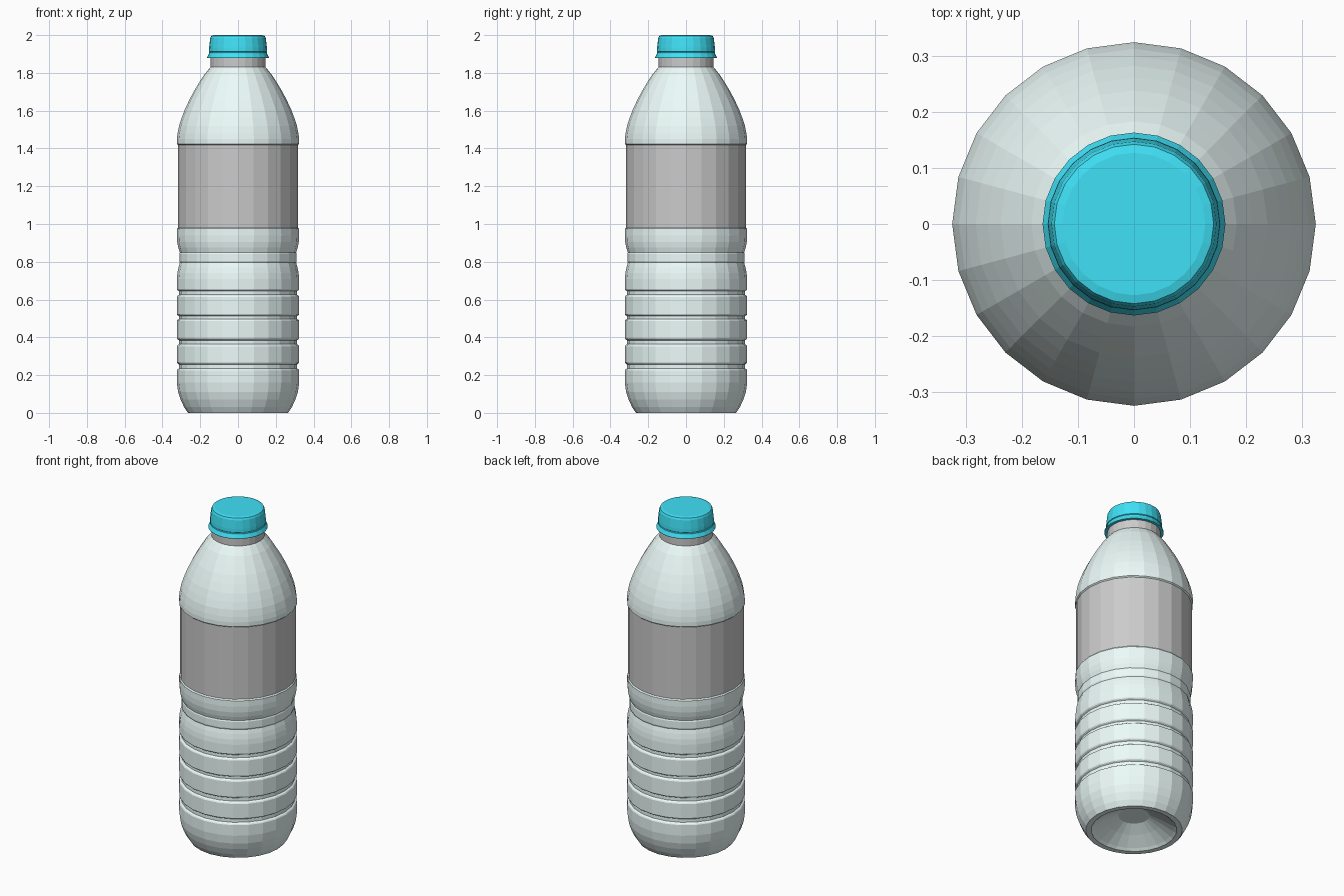
import bpy, bmesh, math

SIDES = 24


def material(name, rgb):
    m = bpy.data.materials.new(name)
    m.diffuse_color = (*rgb, 1)
    return m


def lathe(name, profile, mat=None):
    """Revolve (radius, z) points about z; a radius of 0 makes a pole."""
    bm = bmesh.new()
    rings = []
    for r, z in profile:
        if r == 0:
            rings.append([bm.verts.new((0, 0, z))] * SIDES)
        else:
            rings.append([bm.verts.new((r * math.cos(2 * math.pi * i / SIDES),
                                        r * math.sin(2 * math.pi * i / SIDES), z))
                          for i in range(SIDES)])
    for a, b in zip(rings, rings[1:]):
        for i in range(SIDES):
            j = (i + 1) % SIDES
            bm.faces.new(list(dict.fromkeys((a[i], a[j], b[j], b[i]))))
    bmesh.ops.recalc_face_normals(bm, faces=bm.faces)
    me = bpy.data.meshes.new(name)
    bm.to_mesh(me)
    bm.free()
    ob = bpy.data.objects.new(name, me)
    bpy.context.collection.objects.link(ob)
    if mat:
        me.materials.append(mat)
    return ob


plastic = material("clear_plastic", (0.84, 0.97, 0.95))
blue = material("cap_blue", (0.05, 0.75, 0.92))
pale = material("neck_grey", (0.8, 0.78, 0.78))

# Bottle: recessed base and rounded foot
R = 0.324
body = [(0, 0.09), (0.085, 0.09), (0.15, 0.055), (0.22, 0.012), (0.235, 0.0), (0.265, 0.0),
        (0.285, 0.03), (0.304, 0.07), (0.317, 0.11), (R, 0.16)]
# Grip grooves
for lo, hi in ((0.23, 0.262), (0.358, 0.39), (0.492, 0.518), (0.62, 0.65)):
    body += [(R, lo - 0.006), (0.321, lo), (0.312, lo + 0.006),
             (0.312, hi - 0.006), (0.321, hi), (R, hi + 0.006)]
# Waist and bulges
body += [(R, 0.71), (0.321, 0.74), (0.315, 0.77), (0.308, 0.795), (0.311, 0.803),
         (0.311, 0.842), (0.308, 0.85), (0.316, 0.875), (0.322, 0.905), (R, 0.94),
         (0.323, 0.975), (0.317, 0.982), (0.317, 1.418), (R, 1.424), (R, 1.45)]
# Domed shoulder
body += [(0.32, 1.48), (0.312, 1.52), (0.299, 1.56), (0.282, 1.605), (0.261, 1.65),
         (0.238, 1.695), (0.211, 1.74), (0.183, 1.785), (0.155, 1.82), (0.146, 1.83)]
lathe("bottle_body", body, plastic)

# Neck and wrap-around label
lathe("neck", [(0.146, 1.828), (0.146, 1.885), (0.13, 1.885), (0.13, 1.95)], pale)
lathe("label", [(0.318, 0.983), (0.318, 1.417)])

# Cap with sealing flange and raised top disc
lathe("cap", [(0.14, 1.88), (0.163, 1.88), (0.163, 1.885), (0.154, 1.902), (0.154, 1.908),
              (0.15, 1.911), (0.154, 1.914), (0.153, 1.935), (0.147, 1.985), (0.142, 1.996),
              (0.127, 2.0), (0, 2.0)], blue)
